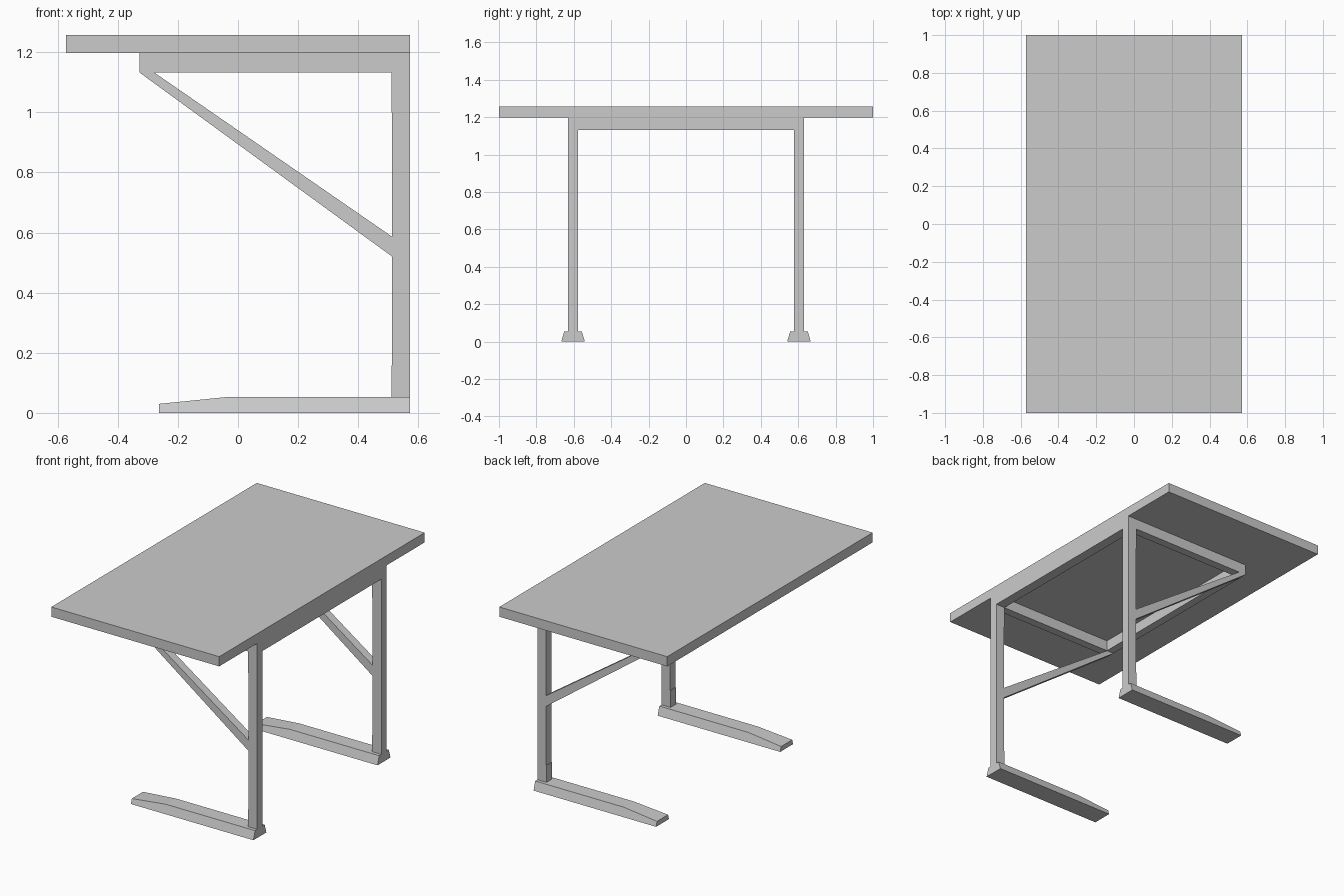
import bpy, bmesh

if "Cube" in bpy.data.objects:
    bpy.data.objects.remove(bpy.data.objects["Cube"])


def loft(name, ring_a, ring_b):
    """Closed solid between two matching rings of points."""
    bm = bmesh.new()
    a = [bm.verts.new(p) for p in ring_a]
    b = [bm.verts.new(p) for p in ring_b]
    n = len(a)
    bm.faces.new(a)
    bm.faces.new(b[::-1])
    for i in range(n):
        j = (i + 1) % n
        bm.faces.new((a[i], b[i], b[j], a[j]))
    bmesh.ops.recalc_face_normals(bm, faces=bm.faces)
    me = bpy.data.meshes.new(name)
    bm.to_mesh(me)
    bm.free()
    ob = bpy.data.objects.new(name, me)
    bpy.context.collection.objects.link(ob)
    return ob


def side_profile(name, pts, y0, y1):
    """Extrude an (x, z) outline along y."""
    return loft(name, [(x, y0, z) for x, z in pts], [(x, y1, z) for x, z in pts])


def box(name, x0, x1, y0, y1, z0, z1):
    return side_profile(name, [(x0, z0), (x1, z0), (x1, z1), (x0, z1)], y0, y1)


BACK, LEG_IN, FRONT = 0.572, 0.510, -0.327
RAIL_Z, TOP_Z, FOOT_Z = 1.132, 1.198, 0.053
LEG_Y, HALF = 0.604, 0.026

# table top
box("table_top", -BACK, BACK, -1, 1, TOP_Z, 1.258)

# cross bars under the top
inner = LEG_Y - HALF
box("rear_crossbar", LEG_IN, BACK, -inner, inner, RAIL_Z, TOP_Z)
box("front_crossbar", FRONT, FRONT + 0.05, -inner, inner, RAIL_Z, TOP_Z)

for side, s in (("left", -1), ("right", 1)):
    c = s * LEG_Y
    y0, y1 = c - HALF, c + HALF

    # upright with a shallow recess on the inner face
    side_profile(side + "_leg", [
        (BACK, FOOT_Z), (BACK, TOP_Z), (LEG_IN, TOP_Z), (LEG_IN, 1.0),
        (LEG_IN + 0.003, 1.0), (LEG_IN + 0.003, 0.157),
        (LEG_IN, 0.157), (LEG_IN, FOOT_Z)], y0, y1)

    # horizontal rail and diagonal brace
    box(side + "_rail", FRONT, LEG_IN, y0, y1, RAIL_Z, TOP_Z)
    side_profile(side + "_brace", [
        (FRONT, RAIL_Z), (-0.278, RAIL_Z),
        (LEG_IN + 0.003, 0.586), (LEG_IN + 0.003, 0.52)], y0, y1)

    # foot with sloping sides and a tapered toe
    foot = [(-0.263, 0), (BACK, 0), (BACK, FOOT_Z), (-0.035, FOOT_Z), (-0.263, 0.03)]
    width = lambda z: 0.063 - 0.3 * z
    loft(side + "_foot",
         [(x, c - width(z), z) for x, z in foot],
         [(x, c + width(z), z) for x, z in foot])
